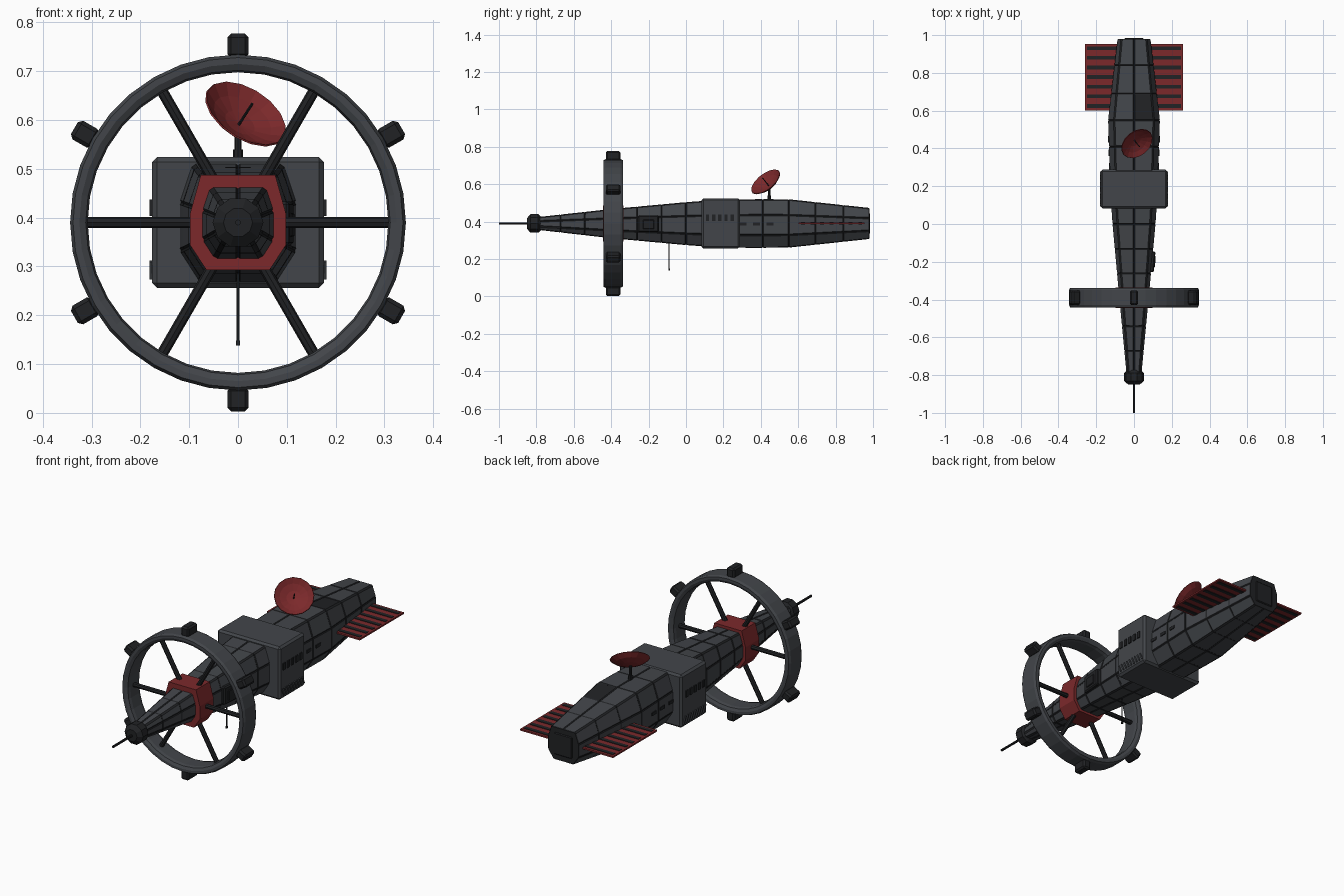
import bpy, bmesh, math
from mathutils import Vector, Matrix

if "Cube" in bpy.data.objects:
    bpy.data.objects.remove(bpy.data.objects["Cube"])

C = 0.39  # height of the ship's long axis


def material(name, rgb):
    m = bpy.data.materials.new(name)
    m.diffuse_color = (*rgb, 1)
    m.use_nodes = True
    m.node_tree.nodes["Principled BSDF"].inputs["Base Color"].default_value = m.diffuse_color
    return m


GREY = material("hull_grey", (0.055, 0.06, 0.068))
DARK = material("dark_metal", (0.015, 0.016, 0.018))
RED = material("red_paint", (0.2, 0.022, 0.024))


def finish(name, bm, *mats):
    bmesh.ops.recalc_face_normals(bm, faces=bm.faces)
    me = bpy.data.meshes.new(name)
    bm.to_mesh(me)
    bm.free()
    for m in mats:
        me.materials.append(m)
    ob = bpy.data.objects.new(name, me)
    bpy.context.collection.objects.link(ob)
    return ob


def box(name, centre, size, mat, bevel=0, rot=None):
    bm = bmesh.new()
    bmesh.ops.create_cube(bm, size=1)
    bmesh.ops.scale(bm, vec=size, verts=bm.verts)
    if bevel:
        bmesh.ops.bevel(bm, geom=bm.edges[:], offset=bevel, segments=1, affect='EDGES')
    bmesh.ops.transform(bm, matrix=Matrix.Translation(centre) @ (rot or Matrix()), verts=bm.verts)
    return finish(name, bm, mat)


def rod(name, a, b, r, mat, sides=8):
    a, b = Vector(a), Vector(b)
    bm = bmesh.new()
    rot = (b - a).to_track_quat('Z', 'Y').to_matrix().to_4x4()
    bmesh.ops.create_cone(bm, cap_ends=True, segments=sides, radius1=r, radius2=r,
                          depth=(b - a).length, matrix=Matrix.Translation((a + b) / 2) @ rot)
    return finish(name, bm, mat)


def lathe(name, profile, n, mat, matrix, closed=False):
    """Revolve (radius, height) points about local z."""
    bm = bmesh.new()
    rings = [[bm.verts.new((r * math.cos(2 * math.pi * i / n), r * math.sin(2 * math.pi * i / n), h))
              for i in range(n)] for r, h in profile]
    pairs = list(zip(rings, rings[1:])) + ([(rings[-1], rings[0])] if closed else [])
    for p, q in pairs:
        for i in range(n):
            j = (i + 1) % n
            bm.faces.new((p[i], p[j], q[j], q[i]))
    bmesh.ops.remove_doubles(bm, verts=bm.verts, dist=1e-5)
    bmesh.ops.transform(bm, matrix=matrix, verts=bm.verts)
    return finish(name, bm, mat)


def section(y, w, top, bot, up=0.35):
    """Ten-point hull cross-section: wide shoulders, narrower keel."""
    half = [(0, top), (0.78 * w, top), (w, C + up * (top - C)),
            (w, C - 0.48 * (C - bot)), (0.66 * w, bot), (0, bot)]
    return [(x, y, z) for x, z in half] + [(-x, y, z) for x, z in half[-2:0:-1]]


def loft(sections):
    bm = bmesh.new()
    rings = [[bm.verts.new(p) for p in s] for s in sections]
    n = len(rings[0])
    walls = [bm.faces.new((p[i], p[(i + 1) % n], q[(i + 1) % n], q[i]))
             for p, q in zip(rings, rings[1:]) for i in range(n)]
    caps = [bm.faces.new(rings[0]), bm.faces.new(rings[-1])]
    bmesh.ops.recalc_face_normals(bm, faces=bm.faces)
    return bm, walls, caps


# Panelled hull: interpolate between key stations, then inset each panel
KEYS = [(-0.82, 0.034, 0.418, 0.362), (-0.4, 0.074, 0.464, 0.314), (0.08, 0.118, 0.508, 0.27),
        (0.3, 0.125, 0.517, 0.262), (0.55, 0.134, 0.516, 0.264), (0.98, 0.084, 0.47, 0.31)]


def station(y):
    for a, b in zip(KEYS, KEYS[1:]):
        if y <= b[0]:
            t = (y - a[0]) / (b[0] - a[0])
            return [p + (q - p) * t for p, q in zip(a, b)]


ys = [-0.82, -0.67, -0.54, -0.4, -0.26, -0.13, 0, 0.13, 0.27, 0.41, 0.55, 0.69, 0.84, 0.98]
bm, walls, caps = loft([section(*station(y)) for y in ys])
rims = bmesh.ops.inset_individual(bm, faces=walls, thickness=0.006, depth=0.003)["faces"]
for f in list(rims) + caps:
    f.material_index = 1
for f in walls:
    c = f.calc_center_median()
    if 0.55 < c.y < 0.69 and c.z > 0.5 and c.x > 0.01:
        f.material_index = 1
finish("hull", bm, GREY, DARK)

# Rear engine plate
box("rear_plate", (0, 0.98, C), (0.1, 0.01, 0.11), DARK, 0.004)

# Nose collar and probe
to_y = Matrix.Translation((0, 0, C)) @ Matrix.Rotation(math.pi / 2, 4, 'X')
lathe("nose_collar", [(0, 0.85), (0.03, 0.85), (0.052, 0.832), (0.052, 0.79), (0.036, 0.772), (0, 0.772)],
      10, DARK, to_y)
rod("nose_probe", (0, -1, C), (0, -0.84, C), 0.006, DARK)

# Red hub
bm, _, _ = loft([section(y, 0.098, 0.487, 0.293, 0.2) for y in (-0.445, -0.335)])
finish("ring_hub", bm, RED)

# Habitat ring with spokes and outer pods
ring = [(0.312, 0.345), (0.308, 0.36), (0.308, 0.42), (0.312, 0.435), (0.325, 0.442),
        (0.338, 0.442), (0.344, 0.43), (0.344, 0.35), (0.338, 0.338), (0.325, 0.338)]
lathe("habitat_ring", ring, 36, GREY, to_y, closed=True)
for k in range(6):
    a = math.radians(60 * k)
    d = Vector((math.cos(a), 0, math.sin(a)))
    o = Vector((0, -0.39, C))
    rod(f"spoke_{k}", o + d * 0.07, o + d * 0.315, 0.0115, DARK)
    a += math.radians(30)
    d = Vector((math.cos(a), 0, math.sin(a)))
    box(f"ring_pod_{k}", o + d * 0.362, (0.05, 0.078, 0.044), DARK, 0.008, Matrix.Rotation(-a, 4, 'Y'))

# Midship module
box("midship_module", (0, 0.185, C), (0.352, 0.205, 0.268), GREY, 0.01)
for s in (-1, 1):
    side = "right" if s > 0 else "left"
    # Module windows and slanted vents
    for i in range(5):
        box(f"module_window_{side}_{i}", (s * 0.176, 0.115 + 0.033 * i, 0.42), (0.01, 0.018, 0.034), DARK)
    for i in range(9):
        box(f"module_vent_{side}_{i}", (s * 0.176, 0.105 + 0.02 * i, 0.293), (0.01, 0.007, 0.04), GREY, 0,
            Matrix.Rotation(math.radians(25), 4, 'X'))
    # Hull windows
    for i in range(3):
        y = 0.305 + 0.072 * i
        box(f"hull_window_{side}_{i}", (s * (station(y)[1] + 0.003), y, 0.386), (0.008, 0.035, 0.016), DARK)
    # Radiator fins with dark slats
    box(f"radiator_{side}", (s * 0.165, 0.778, C), (0.19, 0.352, 0.008), RED)
    for i in range(7):
        box(f"radiator_slat_{side}_{i}", (s * 0.165, 0.625 + 0.051 * i, C), (0.17, 0.02, 0.013), DARK)

# Side airlock hatch
tilt = Matrix.Rotation(math.radians(-5), 4, 'Z')
box("airlock_frame", (0.094, -0.2, 0.388), (0.03, 0.11, 0.09), DARK, 0.006, tilt)
box("airlock_door", (0.106, -0.2, 0.385), (0.014, 0.06, 0.05), DARK, 0.003, tilt)

# Dish antenna on its mast
n = Vector((0.45, -0.55, 0.7)).normalized()
base = Vector((0, 0.445, 0.588))
aim = Matrix.Translation(base) @ n.to_track_quat('Z', 'Y').to_matrix().to_4x4()
dish = [(0, 0), (0.035, 0.005), (0.068, 0.017), (0.093, 0.034),
        (0.091, 0.037), (0.066, 0.021), (0.034, 0.009), (0, 0.004)]
lathe("dish", dish, 16, RED, aim)
rod("dish_feed", base, base + n * 0.065, 0.003, DARK, 6)
rod("dish_mast", (0, 0.445, 0.5), base, 0.007, DARK)
rod("dish_mast_base", (0, 0.445, 0.5), (0, 0.445, 0.54), 0.01, DARK)

# Belly antenna
rod("belly_antenna", (0, -0.09, 0.145), (0, -0.09, 0.3), 0.003, DARK, 6)
box("belly_antenna_tip", (0, -0.09, 0.143), (0.009, 0.009, 0.01), DARK)
